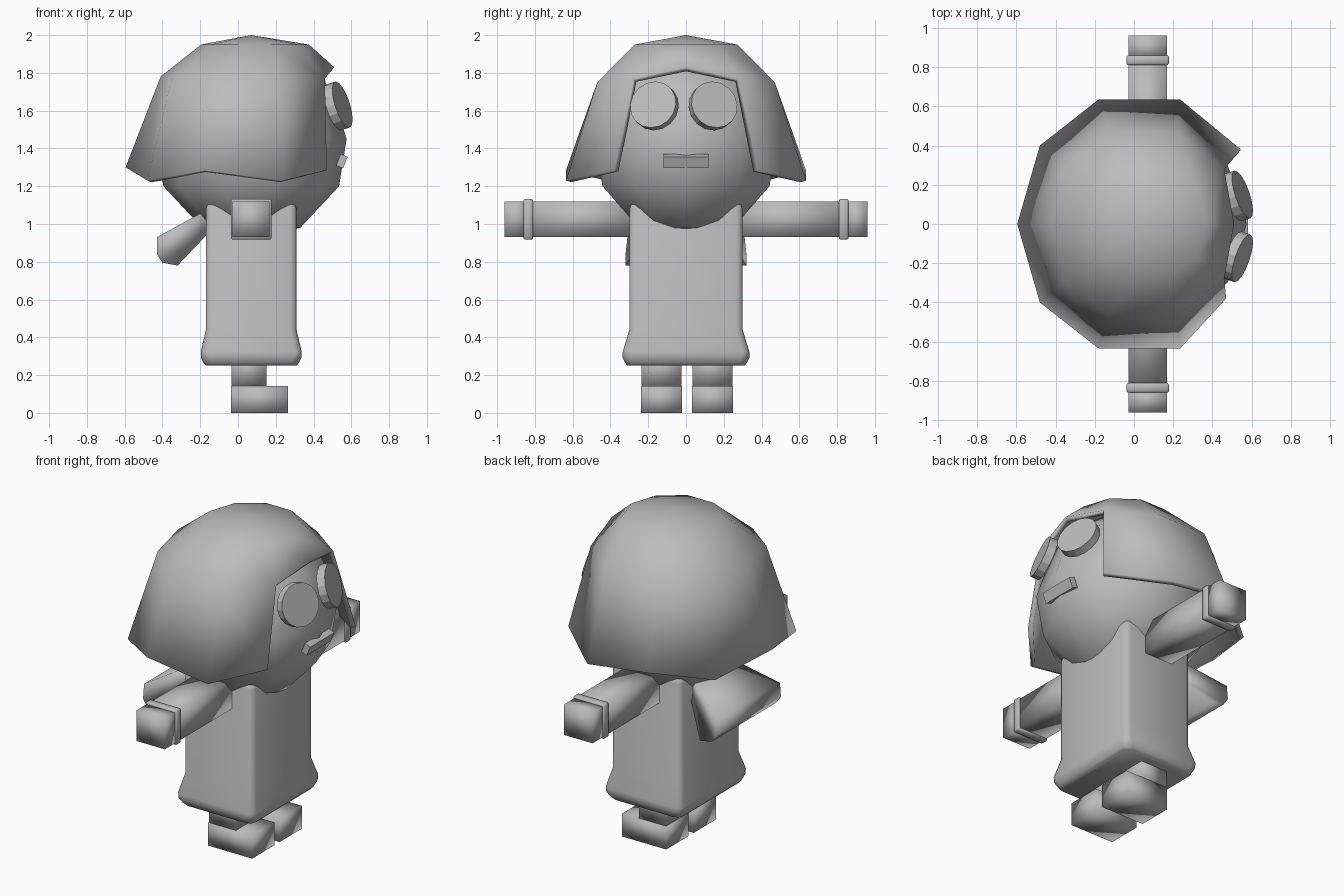
import bpy, bmesh, math
from mathutils import Matrix, Vector

cube = bpy.data.objects.get("Cube")
if cube:
    bpy.data.objects.remove(cube, do_unlink=True)

grey = bpy.data.materials.new("plain_grey")
GREY = (0.5, 0.5, 0.5, 1)
grey.diffuse_color = GREY
grey.use_nodes = True
for node in grey.node_tree.nodes:
    if node.type == 'BSDF_PRINCIPLED':
        node.inputs["Base Color"].default_value = GREY
        node.inputs["Roughness"].default_value = 0.8


def finish(name, bm, smooth=True):
    bmesh.ops.recalc_face_normals(bm, faces=bm.faces)
    mesh = bpy.data.meshes.new(name)
    bm.to_mesh(mesh)
    bm.free()
    for p in mesh.polygons:
        p.use_smooth = smooth
    mesh.materials.append(grey)
    ob = bpy.data.objects.new(name, mesh)
    bpy.context.collection.objects.link(ob)
    return ob


def loft(name, rings, smooth=True):
    """Join equal closed rings of points and cap both ends."""
    bm = bmesh.new()
    loops = [[bm.verts.new(p) for p in ring] for ring in rings]
    n = len(loops[0])
    for a, b in zip(loops, loops[1:]):
        for i in range(n):
            j = (i + 1) % n
            bm.faces.new((a[i], a[j], b[j], b[i]))
    bm.faces.new(loops[0])
    bm.faces.new(loops[-1])
    return finish(name, bm, smooth)


def rect(x0, x1, y, z):
    return [(x0, -y, z), (x1, -y, z), (x1, y, z), (x0, y, z)]


def prism(name, profile, y0, y1):
    """Extrude an x-z profile along y."""
    return loft(name, [[(x, y, z) for x, z in profile] for y in (y0, y1)])


def bevel(ob, width, segments=2, angle=50):
    m = ob.modifiers.new("soft_edges", 'BEVEL')
    m.width = width
    m.segments = segments
    m.limit_method = 'ANGLE'
    m.angle_limit = math.radians(angle)


def decagon(cx, r, z):
    return [(cx + r * math.cos(i * math.pi / 5), r * math.sin(i * math.pi / 5), z)
            for i in range(10)]


# Head: ten-sided ball
loft("head", [decagon(0.07, r, z) for r, z in
              [(0.05, 0.93), (0.26, 0.98), (0.465, 1.2), (0.505, 1.45),
               (0.42, 1.72), (0.24, 1.88), (0.05, 1.92)]])

# Hair: shell from crown to rim, open over the face
bm = bmesh.new()
crown = bm.verts.new((0.07, 0, 2.0))
upper = [bm.verts.new(p) for p in decagon(0.09, 0.285, 1.95)]
half = [(0.46, 0.28, 1.77), (0.22, 0.47, 1.75), (-0.13, 0.47, 1.75), (-0.35, 0.29, 1.77)]
low = [(0.51, 0.38, 1.285), (0.235, 0.635, 1.23), (-0.18, 0.635, 1.285), (-0.48, 0.40, 1.23)]


def around(front, side, back):
    pts = [front] + side + [back] + [(x, -y, z) for x, y, z in reversed(side)]
    return [bm.verts.new(p) for p in pts]


middle = around((0.51, 0, 1.83), half, (-0.41, 0, 1.78))
rim = around((0.55, 0, 1.28), low, (-0.595, 0, 1.3))
rim[1].co.x += 0.035
rim[9].co.x -= 0.04
for i in range(10):
    j = (i + 1) % 10
    bm.faces.new((crown, upper[i], upper[j]))
    bm.faces.new((upper[i], middle[i], middle[j], upper[j]))
    if i not in (0, 9):
        bm.faces.new((middle[i], rim[i], rim[j], middle[j]))
bm.verts.remove(rim[0])
hair = finish("hair", bm)
m = hair.modifiers.new("thickness", 'SOLIDIFY')
m.thickness = 0.03
m.offset = -1


# Eyes: thin discs turned up and outwards; mouth: small tilted bar
def on_face(x, y, z, direction):
    turn = Vector(direction).to_track_quat('X', 'Z').to_matrix().to_4x4()
    return Matrix.Translation((x, y, z)) @ turn


for side, y in (("left", 0.143), ("right", -0.167)):
    bm = bmesh.new()
    bmesh.ops.create_cone(bm, cap_ends=True, segments=16, radius1=0.128,
                          radius2=0.128, depth=0.05,
                          matrix=Matrix.Rotation(math.pi / 2, 4, 'Y'))
    s = 1 if y > 0 else -1
    bm.transform(on_face(0.53, y, 1.625, (1, s * 0.34, 0.32)))
    finish("eye_" + side, bm, False)

bm = bmesh.new()
bmesh.ops.create_cube(bm, size=1, matrix=Matrix.Diagonal((0.04, 0.237, 0.065, 1)))
bm.transform(on_face(0.55, 0, 1.333, (1, 0, -0.4)))
finish("mouth", bm, False)

# Dress with flared hem
dress = loft("dress", [rect(-0.17, 0.31, 0.31, 0.25), rect(-0.205, 0.345, 0.345, 0.29),
                       rect(-0.17, 0.31, 0.30, 0.44), rect(-0.17, 0.31, 0.30, 1.115)])
bevel(dress, 0.035)

# Hood hanging at the back, wider at its tip
hood_profile = [(-0.12, 1.1, 0.15), (-0.43, 0.93, 0.31), (-0.43, 0.84, 0.32),
                (-0.40, 0.795, 0.32), (-0.32, 0.78, 0.32), (-0.12, 0.99, 0.15)]
loft("hood", [[(x, s * y, z) for x, z, y in [(p[0], p[1], p[2]) for p in hood_profile]]
              for s in (1, -1)])


# Arms, cuffs and hands
def box_profile(cx, cz, hx, hz):
    return [(cx - hx, cz - hz), (cx + hx, cz - hz), (cx + hx, cz + hz), (cx - hx, cz + hz)]


for side, s in (("left", 1), ("right", -1)):
    prism("arm_" + side, box_profile(0.07, 1.025, 0.098, 0.095), s * 0.25, s * 0.83)
    cuff = prism("cuff_" + side, box_profile(0.07, 1.025, 0.108, 0.108), s * 0.81, s * 0.86)
    bevel(cuff, 0.008, 1)
    prism("hand_" + side, box_profile(0.07, 1.025, 0.098, 0.095), s * 0.84, s * 0.96)

# Legs and feet
for side, y in (("left", 0.14), ("right", -0.13)):
    prism("leg_" + side, [(-0.035, 0.14), (0.15, 0.14), (0.15, 0.32), (-0.035, 0.32)],
          y - 0.106, y + 0.106)
    prism("foot_" + side, [(-0.038, 0), (0.265, 0), (0.265, 0.143), (-0.038, 0.143)],
          y - 0.109, y + 0.109)
